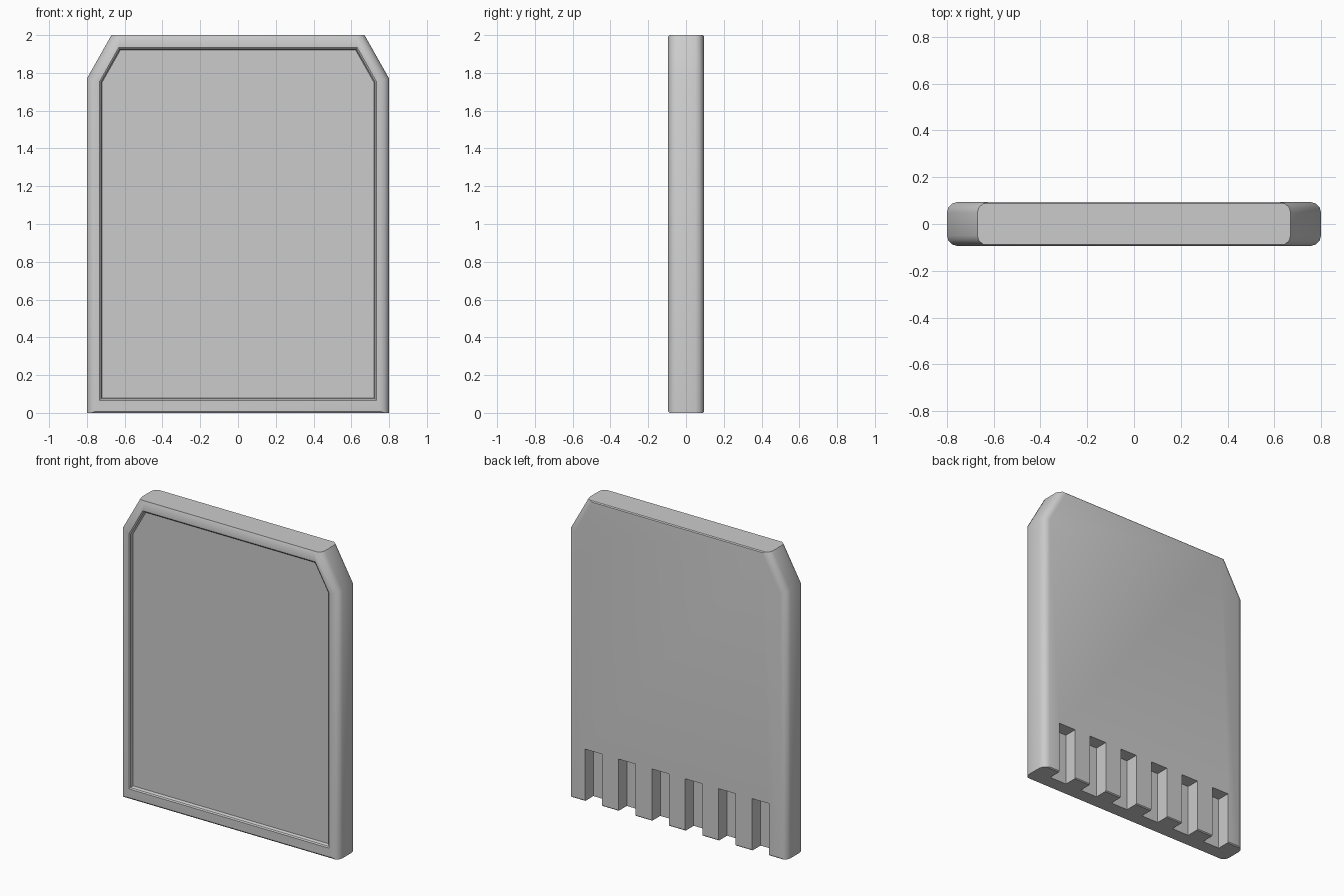
import bpy, bmesh, math

if "Cube" in bpy.data.objects:
    bpy.data.objects.remove(bpy.data.objects["Cube"])

W, H, T = 0.8, 2.0, 0.094      # half width, height, half thickness
CX, CZ = 0.67, 1.77            # ends of the slanted top corners
NL = math.hypot(H - CZ, W - CX)
NX, NZ = (H - CZ) / NL, (W - CX) / NL


def outline(side, ends, y):
    """Card outline, inset by `side` on sides/slants and `ends` on top/bottom."""
    c = NX * W + NZ * CZ - side
    x, top = W - side, H - ends
    zc, xc = (c - NX * x) / NZ, (c - NZ * top) / NX
    right = [(x, y, ends), (x, y, zc), (xc, y, top)]
    return right + [(-px, py, pz) for px, py, pz in reversed(right)]


# Rounded sides, raised front rim and recessed label, as a loft from back to front
R = 0.045
loops = []
for i in range(4):
    a = math.radians(30 * i)
    k, s = R * (1 - math.sin(a)), R * (1 - math.cos(a))
    loops.append((k, 0.006 if i == 0 else 0.0, T - s))
for i in range(4):
    a = math.radians(30 * i)
    k, s = R * (1 - math.cos(a)), R * (1 - math.sin(a))
    loops.append((k, 0.008 if i == 3 else 0.0, -T + s))
loops += [(0.066, 0.066, -T), (0.074, 0.074, -T + 0.006),
          (0.08, 0.08, -T + 0.025)]

bm = bmesh.new()
rings = [[bm.verts.new(p) for p in outline(*l)] for l in loops]
for a, b in zip(rings, rings[1:]):
    for i in range(6):
        j = (i + 1) % 6
        bm.faces.new((a[i], a[j], b[j], b[i]))
bm.faces.new(rings[0])
bm.faces.new(rings[-1])
bmesh.ops.recalc_face_normals(bm, faces=bm.faces[:])
mesh = bpy.data.meshes.new("card_body")
bm.to_mesh(mesh)
bm.free()
card = bpy.data.objects.new("card_body", mesh)
bpy.context.collection.objects.link(card)

# Six contact slots cut into the lower back
bm = bmesh.new()
for n in range(6):
    x = (n - 2.5) * 0.245
    verts = bmesh.ops.create_cube(bm, size=1)["verts"]
    bmesh.ops.scale(bm, vec=(0.125, 0.2, 0.445), verts=verts)
    bmesh.ops.translate(bm, vec=(x, 0.105, 0.1225), verts=verts)
cut_mesh = bpy.data.meshes.new("slot_cutter")
bm.to_mesh(cut_mesh)
bm.free()
cutter = bpy.data.objects.new("slot_cutter", cut_mesh)
bpy.context.collection.objects.link(cutter)
cutter.hide_render = True

mod = card.modifiers.new("slots", "BOOLEAN")
mod.operation = "DIFFERENCE"
mod.solver = "EXACT"
mod.object = cutter
bpy.context.view_layer.objects.active = card
card.select_set(True)
bpy.ops.object.modifier_apply(modifier=mod.name)
bpy.data.objects.remove(cutter)
bpy.ops.object.shade_smooth_by_angle(angle=math.radians(32))
